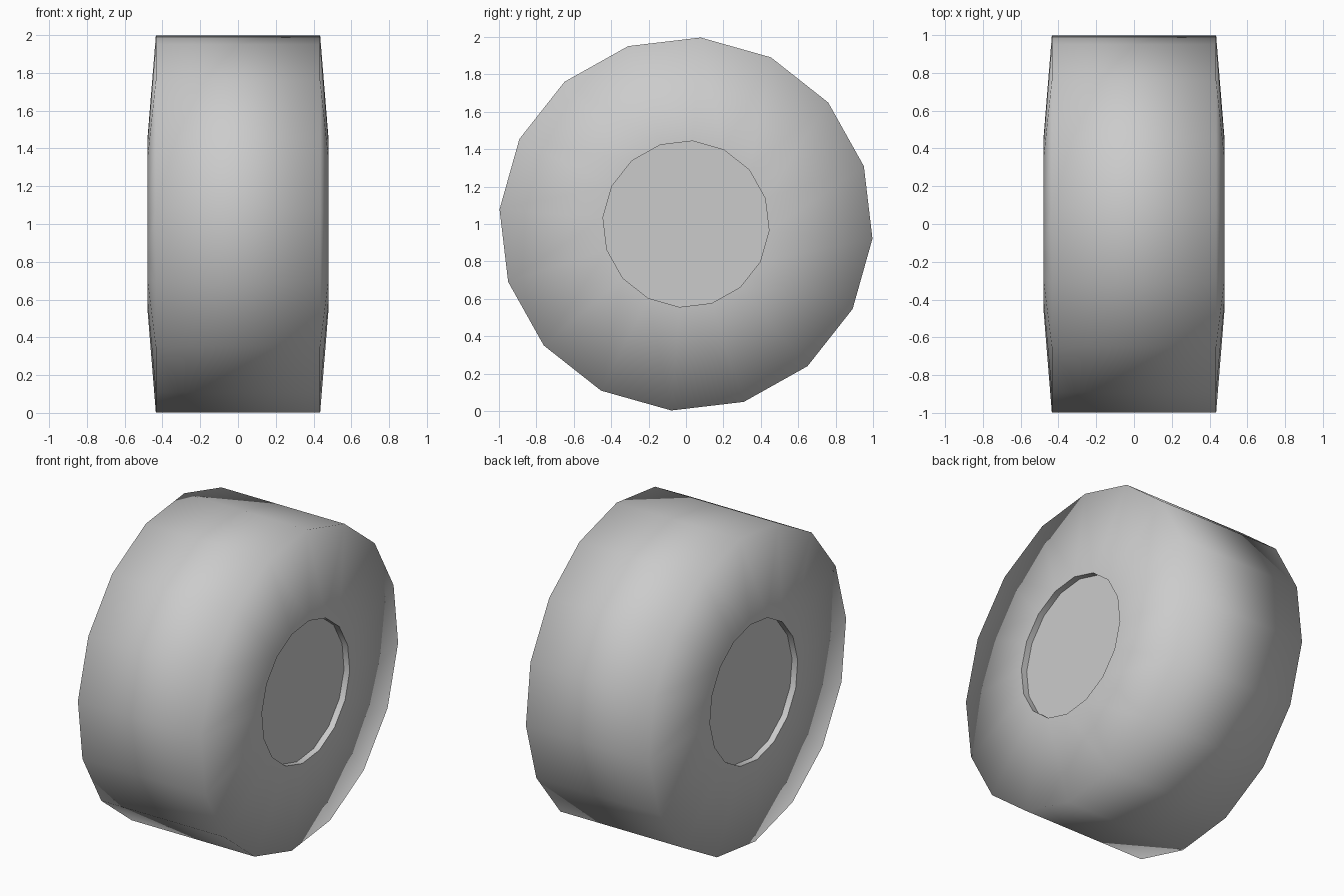
import bpy, bmesh
from math import cos, sin, radians, tau

cube = bpy.data.objects.get("Cube")
if cube:
    bpy.data.objects.remove(cube)

SIDES = 16
TURN = radians(-4.5)

grey = bpy.data.materials.new("plain grey")
grey.use_nodes = True
colour = (0.6, 0.6, 0.6, 1)
grey.diffuse_color = colour
grey.node_tree.nodes["Principled BSDF"].inputs["Base Color"].default_value = colour


def ring(bm, x, radius):
    """Ring of vertices around the axle."""
    angles = [TURN + tau * i / SIDES for i in range(SIDES)]
    return [bm.verts.new((x, radius * cos(a), 1 + radius * sin(a))) for a in angles]


def finish(name, bm):
    bmesh.ops.recalc_face_normals(bm, faces=bm.faces)
    mesh = bpy.data.meshes.new(name)
    bm.to_mesh(mesh)
    bm.free()
    mesh.materials.append(grey)
    obj = bpy.data.objects.new(name, mesh)
    bpy.context.collection.objects.link(obj)


# Wheel: hub recess, bulging sidewall and wide tread, mirrored across the middle
half = [(0.44, 0.445), (0.48, 0.445), (0.435, 1.0)]
profile = half + [(-x, r) for x, r in reversed(half)]

bm = bmesh.new()
rings = [ring(bm, x, r) for x, r in profile]
for a, b in zip(rings, rings[1:]):
    for i in range(SIDES):
        j = (i + 1) % SIDES
        bm.faces.new((a[i], a[j], b[j], b[i])).smooth = True

# Flat hub discs at the bottom of each recess
for r in (rings[0], rings[-1]):
    bm.faces.new(r)

# Smooth tyre shoulder, crisp recess rims
for r in (rings[0], rings[1], rings[-2], rings[-1]):
    for i in range(SIDES):
        bm.edges.get((r[i], r[(i + 1) % SIDES])).smooth = False
finish("wheel", bm)
